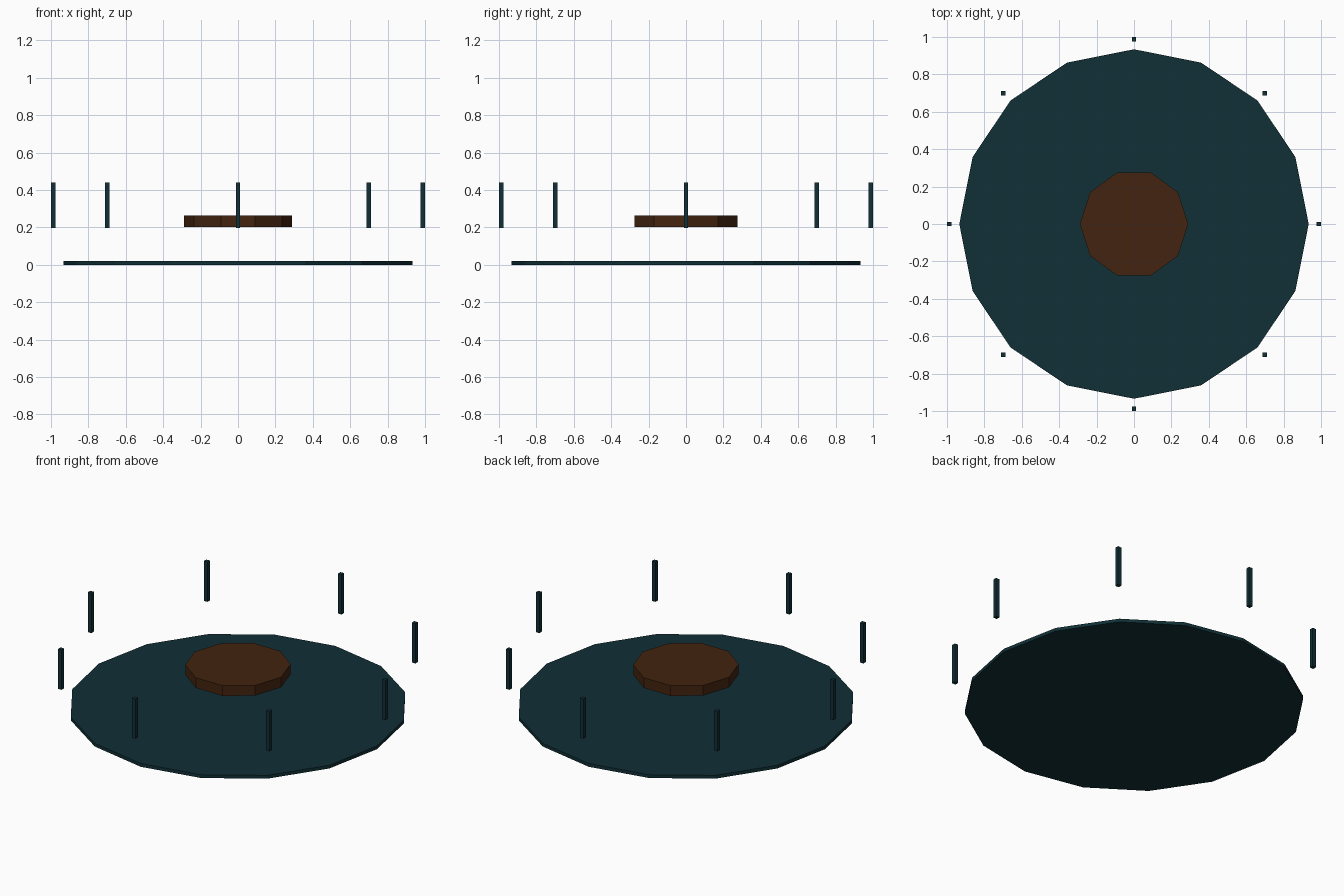
import bpy
import math

if "Cube" in bpy.data.objects:
    bpy.data.objects.remove(bpy.data.objects["Cube"])


def material(name, rgb):
    m = bpy.data.materials.new(name)
    m.diffuse_color = (*rgb, 1.0)
    m.use_nodes = True
    m.node_tree.nodes["Principled BSDF"].inputs["Base Color"].default_value = m.diffuse_color
    return m


teal = material("dark teal", (0.005, 0.029, 0.037))
brown = material("dark brown", (0.056, 0.0175, 0.005))


def disc(name, sides, radius, z0, z1, mat):
    """Flat-sided disc with one corner on the +x axis."""
    bpy.ops.mesh.primitive_cylinder_add(vertices=sides, radius=radius, depth=z1 - z0,
                                        location=(0, 0, (z0 + z1) / 2),
                                        rotation=(0, 0, math.pi / 2))
    ob = bpy.context.object
    ob.name = name
    ob.data.materials.append(mat)


def post(name, x, y, z0, z1, width, mat):
    bpy.ops.mesh.primitive_cube_add(size=1, location=(x, y, (z0 + z1) / 2))
    ob = bpy.context.object
    ob.name = name
    ob.scale = (width, width, z1 - z0)
    ob.data.materials.append(mat)


# Wide base plate and raised centre disc
disc("base_plate", 16, 0.934, 0.0, 0.02, teal)
disc("centre_disc", 10, 0.29, 0.203, 0.265, brown)

# Ring of eight upright posts around the plate
for i in range(8):
    a = i * math.pi / 4
    post(f"post_{i + 1}", 0.988 * math.cos(a), 0.988 * math.sin(a),
         0.198, 0.44, 0.024, teal)
